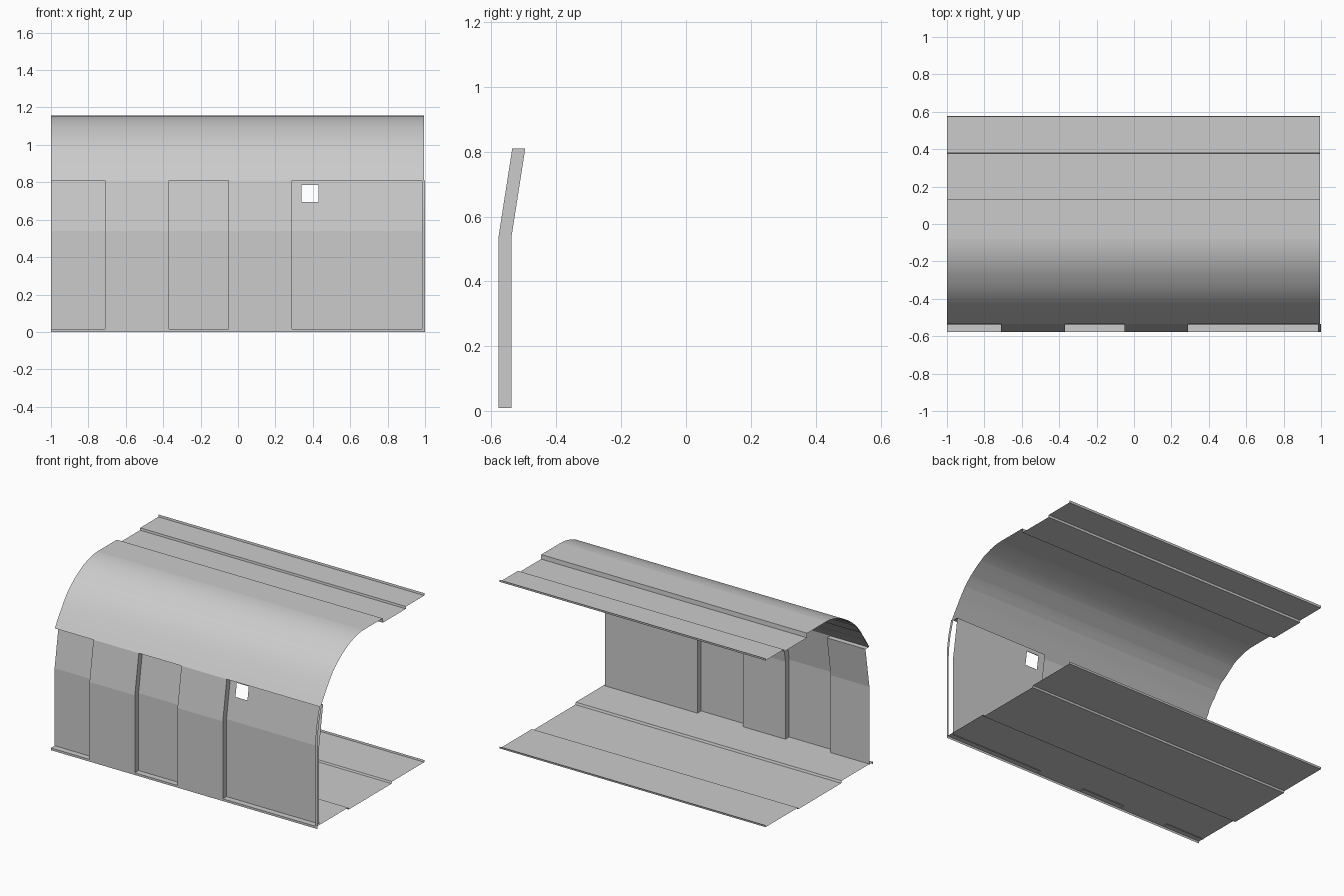
import bpy, bmesh

if "Cube" in bpy.data.objects:
    bpy.data.objects.remove(bpy.data.objects["Cube"])

X0, X1 = -1.0, 0.995
DEPTH = 0.04


def make_object(name, quads, smooth=False):
    # Build a welded sheet mesh from a list of corner loops
    bm = bmesh.new()
    for q in quads:
        bm.faces.new([bm.verts.new(c) for c in q])
    bmesh.ops.remove_doubles(bm, verts=bm.verts, dist=0.0005)
    bmesh.ops.recalc_face_normals(bm, faces=bm.faces)
    mesh = bpy.data.meshes.new(name)
    bm.to_mesh(mesh)
    bm.free()
    ob = bpy.data.objects.new(name, mesh)
    bpy.context.collection.objects.link(ob)
    if smooth:
        bpy.ops.object.select_all(action='DESELECT')
        ob.select_set(True)
        bpy.context.view_layer.objects.active = ob
        bpy.ops.object.shade_smooth_by_angle(angle=0.35)
    return ob


def sheet(name, profile, x0=X0, x1=X1, smooth=False):
    # Extrude a (y, z) profile along x
    quads = [((x0, *a), (x1, *a), (x1, *b), (x0, *b))
             for a, b in zip(profile, profile[1:])]
    return make_object(name, quads, smooth)


# Floor: raised front, sunken centre, raised back with end lip
sheet("floor", [(-0.577, 0.0), (-0.577, 0.015), (-0.24, 0.015), (-0.235, 0.0),
                (0.225, 0.0), (0.23, 0.012), (0.575, 0.012), (0.577, 0.025)])

# Ceiling: flat panels with a sunken channel
sheet("ceiling", [(-0.08, 1.157), (0.13, 1.157), (0.132, 1.127), (0.378, 1.127),
                  (0.38, 1.142), (0.575, 1.142), (0.577, 1.157)])

# Curved roof side
arc = [(-0.08, 1.157), (-0.12, 1.154), (-0.17, 1.143), (-0.235, 1.12),
       (-0.27, 1.10), (-0.315, 1.073), (-0.355, 1.043), (-0.40, 1.003),
       (-0.44, 0.953), (-0.48, 0.895), (-0.51, 0.85), (-0.535, 0.81)]
sheet("curved_roof", arc, smooth=True)

# Narrow end rib that follows the curve down to the floor
rib = arc[-1:] + [(-0.56, 0.72), (-0.573, 0.64), (-0.577, 0.58), (-0.577, 0.0)]
sheet("end_rib", rib, 0.985, 1.0, smooth=True)

# Overlapping trim strips under the curve
strips = [[(-0.26, 1.102), (-0.29, 1.082), (-0.35, 1.04)],
          [(-0.38, 1.015), (-0.405, 0.99), (-0.44, 0.943)],
          [(-0.482, 0.882), (-0.505, 0.848), (-0.53, 0.81)]]
for i, s in enumerate(strips):
    sheet(f"roof_strip_{i + 1}", s, X0, 0.99)


# Front wall: one folded sheet of alternating proud and recessed bays
def wall_y(z, inset):
    if z <= 0.54:
        return -0.577 + inset
    return -0.577 + inset + 0.042 * (z - 0.54) / 0.27


zs = [0.01, 0.54, 0.695, 0.785, 0.81]
bays = [(-1.0, -0.71, DEPTH), (-0.71, -0.37, 0), (-0.37, -0.05, DEPTH),
        (-0.05, 0.29, 0), (0.29, 0.985, DEPTH)]
quads = []
for a, b, inset in bays:
    xs = [a, 0.34, 0.43, b] if b > 0.9 else [a, b]
    for p, q in zip(xs, xs[1:]):
        for lo, hi in zip(zs, zs[1:]):
            # leave the window opening empty
            if p == 0.34 and lo == 0.695:
                continue
            y0, y1 = wall_y(lo, inset), wall_y(hi, inset)
            quads.append(((p, y0, lo), (q, y0, lo), (q, y1, hi), (p, y1, hi)))
    # soffit closing the top of each recessed bay
    if inset:
        quads.append(((a, wall_y(0.81, 0), 0.81), (b, wall_y(0.81, 0), 0.81),
                      (b, wall_y(0.81, inset), 0.81), (a, wall_y(0.81, inset), 0.81)))
# jambs joining the bays
for x in (-0.71, -0.37, -0.05, 0.29):
    for lo, hi in zip(zs, zs[1:]):
        quads.append(((x, wall_y(lo, 0), lo), (x, wall_y(lo, DEPTH), lo),
                      (x, wall_y(hi, DEPTH), hi), (x, wall_y(hi, 0), hi)))
make_object("front_wall", quads)
